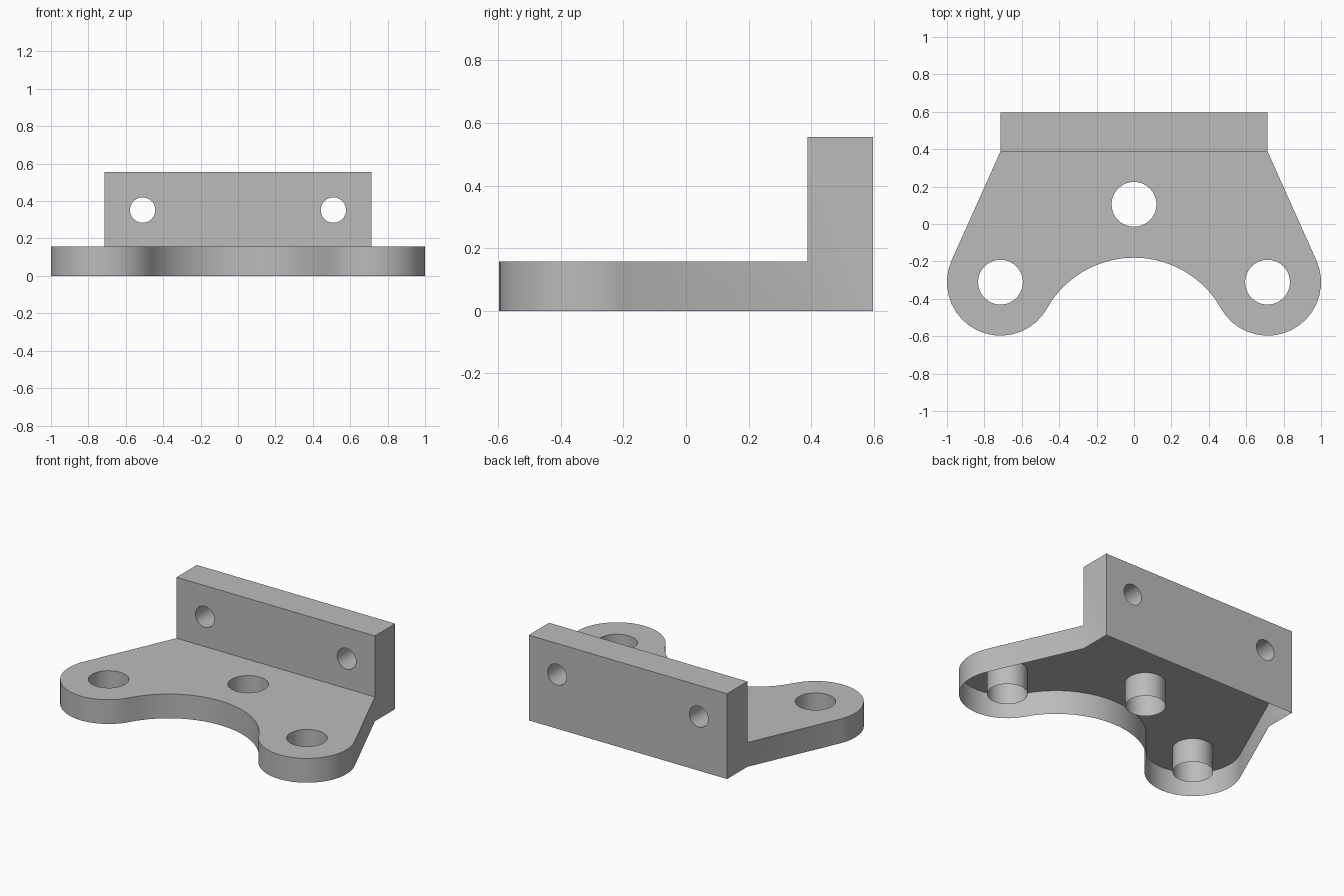
import bpy, bmesh
from math import sin, cos, radians, asin, atan2, pi, hypot
from mathutils import Vector

cube = bpy.data.objects.get("Cube")
if cube:
    bpy.data.objects.remove(cube)

# Main dimensions
PLATE_H, FLANGE_H = 0.158, 0.555
FRONT, BACK, HALF = 0.388, 0.597, 0.714
EAR = Vector((HALF, -0.311))
EAR_R, HOLE_R, BOLT_R = 0.286, 0.12, 0.068
NOTCH = Vector((0, -0.715))
NOTCH_R = 0.535

bm = bmesh.new()


def arc(center, r, a0, a1, n):
    """Points on an arc from angle a0 to a1."""
    steps = [a0 + (a1 - a0) * i / n for i in range(n + 1)]
    return [(center[0] + r * cos(a), center[1] + r * sin(a)) for a in steps]


def ring(center, r, n=32):
    return arc(center, r, 0, 2 * pi, n)[:-1]


def verts(points, place):
    return [bm.verts.new(place(u, v)) for u, v in points]


def strip(a, b, closed=True):
    """Wall of quads between two matching vertex rows."""
    n = len(a)
    for i in range(n if closed else n - 1):
        j = (i + 1) % n
        bm.faces.new((a[i], a[j], b[j], b[i]))


def fill(loops, normal):
    """Flat face bounded by an outer loop and hole loops."""
    edges = []
    for loop in loops:
        for a, b in zip(loop, loop[1:] + loop[:1]):
            edges.append(bm.edges.get((a, b)) or bm.edges.new((a, b)))
    bmesh.ops.triangle_fill(bm, use_beauty=True, edges=edges, normal=normal)


# Plate outline: tangent flank, round ear, half of the notch, then mirrored
tangent = asin(EAR_R / (FRONT - EAR.y))
toward = EAR - NOTCH
join = atan2(toward.y, toward.x)
right = [(HALF, FRONT)]
right += arc(EAR, EAR_R, tangent, join - pi, 18)
right += arc(NOTCH, NOTCH_R, join, pi / 2, 10)[1:]
outline = right + [(-x, y) for x, y in reversed(right[:-1])]

floor = verts(outline, lambda u, v: (u, v, 0))
top = verts(outline, lambda u, v: (u, v, PLATE_H))
strip(floor, top, closed=False)

# Plate holes, with walls reaching down through the open underside
plate_loops = [top]
for c in ((0, 0.105), EAR, (-EAR.x, EAR.y)):
    upper = verts(ring(c, HOLE_R), lambda u, v: (u, v, PLATE_H))
    lower = verts(ring(c, HOLE_R), lambda u, v: (u, v, 0))
    strip(upper, lower)
    plate_loops.append(upper)
fill(plate_loops, (0, 0, 1))

# Upright flange: back and front panels joined by bolt holes
corners = [(HALF, 0), (HALF, FLANGE_H), (-HALF, FLANGE_H), (-HALF, 0)]
back = verts(corners, lambda u, v: (u, BACK, v))
front_top = verts(corners[1:3], lambda u, v: (u, FRONT, v))
front = [top[0], front_top[0], front_top[1], top[-1]]
back_loops, front_loops = [back], [front]
for x in (0.51, -0.51):
    near = verts(ring((x, 0.352), BOLT_R, 24), lambda u, v: (u, FRONT, v))
    far = verts(ring((x, 0.352), BOLT_R, 24), lambda u, v: (u, BACK, v))
    strip(near, far)
    front_loops.append(near)
    back_loops.append(far)
fill(back_loops, (0, 1, 0))
fill(front_loops, (0, -1, 0))

# Flange top and ends
bm.faces.new((front[1], front[2], back[2], back[1]))
bm.faces.new((floor[0], back[0], back[1], front[1], top[0]))
bm.faces.new((floor[-1], back[3], back[2], front[2], top[-1]))

# Consistent outward normals on the open shell
bmesh.ops.recalc_face_normals(bm, faces=bm.faces)
bm.normal_update()
roof = max(bm.faces, key=lambda f: f.calc_center_median().z)
if roof.normal.z < 0:
    bmesh.ops.reverse_faces(bm, faces=bm.faces)

mesh = bpy.data.meshes.new("mounting_bracket")
bm.to_mesh(mesh)
bm.free()
bracket = bpy.data.objects.new("mounting_bracket", mesh)
bpy.context.collection.objects.link(bracket)

# Plain grey finish
grey = bpy.data.materials.new("plain_grey")
grey.use_nodes = True
color = (0.5, 0.5, 0.5, 1)
grey.diffuse_color = color
grey.node_tree.nodes["Principled BSDF"].inputs["Base Color"].default_value = color
mesh.materials.append(grey)

bpy.ops.object.select_all(action="DESELECT")
bracket.select_set(True)
bpy.context.view_layer.objects.active = bracket
bpy.ops.object.shade_smooth_by_angle(angle=radians(30))
